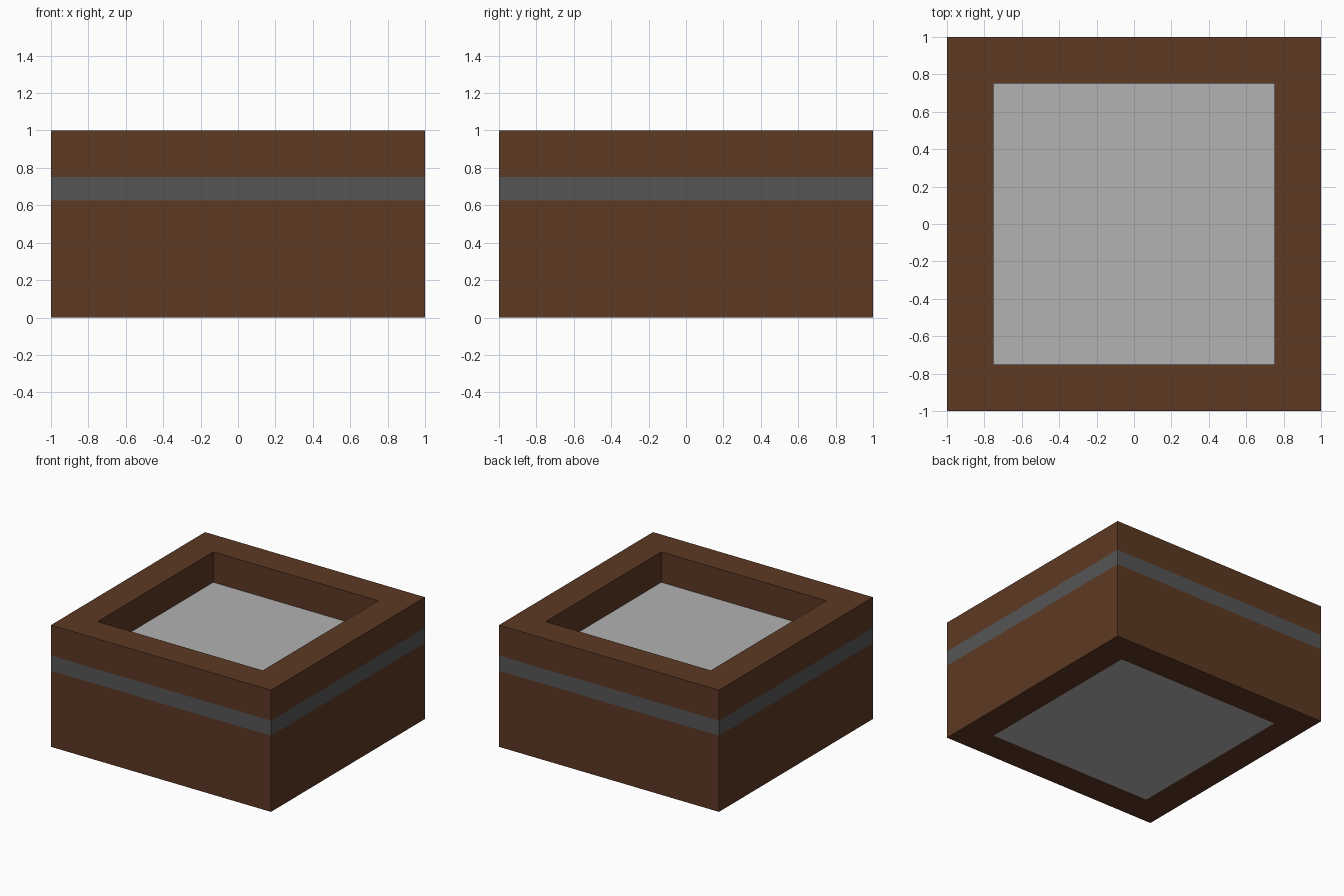
import bpy, bmesh

if "Cube" in bpy.data.objects:
    bpy.data.objects.remove(bpy.data.objects["Cube"])


def material(name, rgb):
    m = bpy.data.materials.new(name)
    m.diffuse_color = (*rgb, 1.0)
    m.use_nodes = True
    m.node_tree.nodes["Principled BSDF"].inputs["Base Color"].default_value = m.diffuse_color
    return m


brown = material("dark brown wood", (0.109, 0.041, 0.017))
band_grey = material("dark grey band", (0.093, 0.093, 0.093))
light_grey = material("light grey panel", (0.445, 0.445, 0.445))


def make_object(name, bm, materials):
    bmesh.ops.recalc_face_normals(bm, faces=bm.faces)
    mesh = bpy.data.meshes.new(name)
    bm.to_mesh(mesh)
    bm.free()
    for m in materials:
        mesh.materials.append(m)
    obj = bpy.data.objects.new(name, mesh)
    bpy.context.collection.objects.link(obj)
    return obj


def square_loop(bm, r, z):
    return [bm.verts.new((x * r, y * r, z))
            for x, y in ((-1, -1), (1, -1), (1, 1), (-1, 1))]


OUTER, INNER = 1.0, 0.75
BAND_LOW, BAND_HIGH = 0.625, 0.75
FLOOR = 0.75

# Box: square loops run from the underside opening, up the outside, over the
# rim and down into the recess; both ends are closed by flat panels.
profile = [(INNER, 0), (OUTER, 0), (OUTER, BAND_LOW), (OUTER, BAND_HIGH),
           (OUTER, 1), (INNER, 1), (INNER, FLOOR)]
bm = bmesh.new()
loops = [square_loop(bm, r, z) for r, z in profile]
for a, b in zip(loops, loops[1:]):
    for i in range(4):
        j = (i + 1) % 4
        bm.faces.new((a[i], a[j], b[j], b[i]))
panels = [bm.faces.new(loops[0]), bm.faces.new(loops[-1])]

# Colours: grey band by height on the outer walls, light grey end panels
for f in bm.faces:
    if f in panels:
        f.material_index = 2
    elif BAND_LOW < f.calc_center_median().z < BAND_HIGH:
        f.material_index = 1

make_object("banded_box", bm, [brown, band_grey, light_grey])
